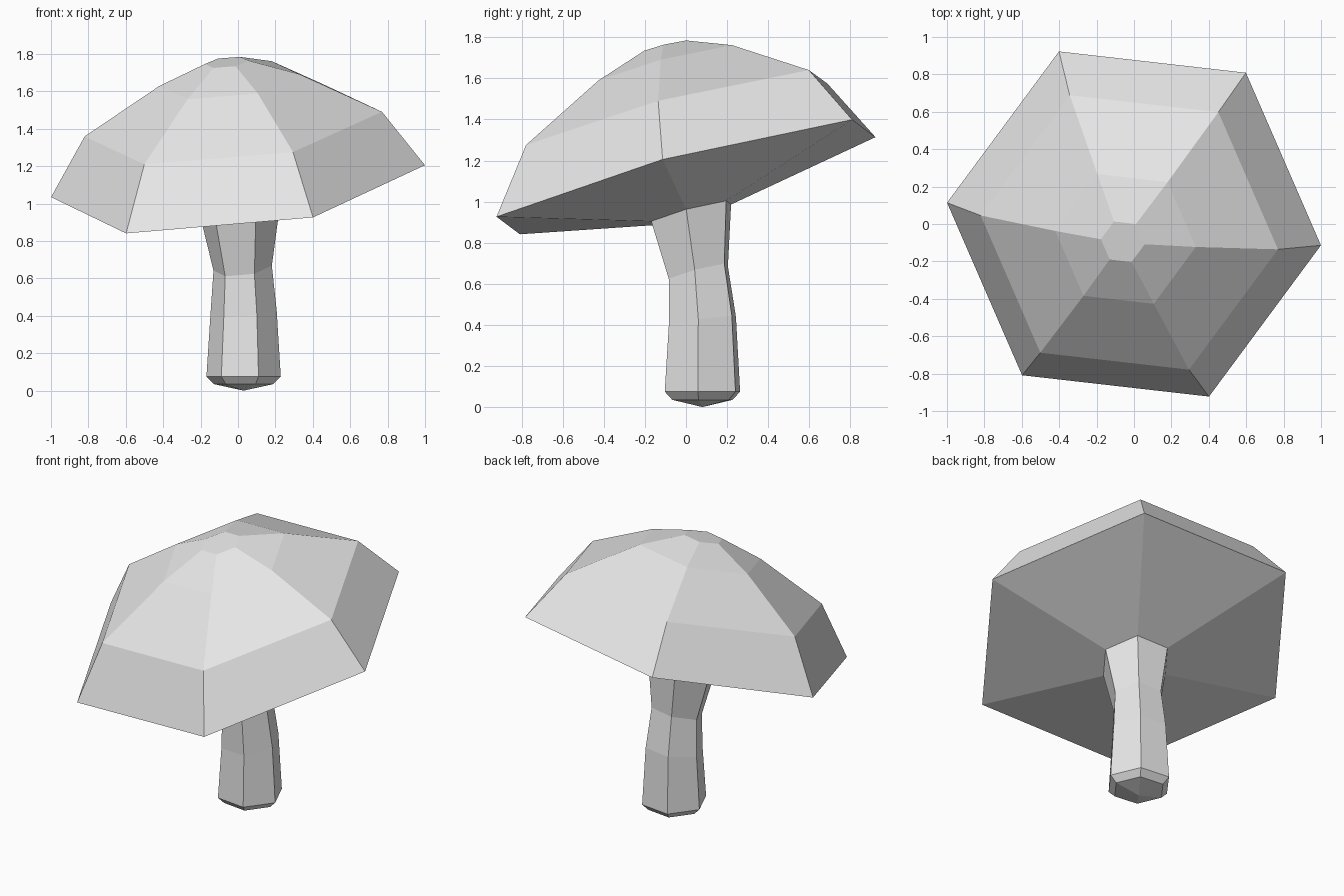
import bpy, bmesh
from math import cos, sin, radians

cube = bpy.data.objects.get("Cube")
if cube:
    bpy.data.objects.remove(cube, do_unlink=True)

SIDES = 6
TURN = radians(-6.5)

grey = bpy.data.materials.new("pale grey")
grey.use_nodes = True
colour = (0.8, 0.8, 0.8, 1)
grey.diffuse_color = colour
grey.node_tree.nodes["Principled BSDF"].inputs["Base Color"].default_value = colour


def add_ring(bm, x, y, z, radius, lean):
    """Six-sided ring; lean scales how far it slopes up to the back left."""
    ring = []
    for i in range(SIDES):
        a = TURN + i * 2 * 3.14159265 / SIDES
        dx, dy = radius * cos(a), radius * sin(a)
        ring.append(bm.verts.new((x + dx, y + dy, z + lean * (0.115 * dx + 0.26 * dy))))
    return ring


def loft(name, sections, tip=None):
    """Skin rings in order; close the first with a tip point or a flat face."""
    bm = bmesh.new()
    rings = [add_ring(bm, *s) for s in sections]
    for a, b in zip(rings, rings[1:]):
        for i in range(SIDES):
            j = (i + 1) % SIDES
            bm.faces.new((a[i], a[j], b[j], b[i]))
    if tip:
        point = bm.verts.new(tip)
        for i in range(SIDES):
            bm.faces.new((point, rings[0][(i + 1) % SIDES], rings[0][i]))
    else:
        bm.faces.new(rings[0])
    bm.faces.new(rings[-1])
    bmesh.ops.recalc_face_normals(bm, faces=bm.faces)
    mesh = bpy.data.meshes.new(name)
    bm.to_mesh(mesh)
    bm.free()
    mesh.materials.append(grey)
    obj = bpy.data.objects.new(name, mesh)
    bpy.context.collection.objects.link(obj)
    return obj


# Stem: blunt pointed foot, narrow neck, flared top (x, y, z, radius, lean)
loft("stem", [
    (0.03, 0.08, 0.035, 0.16, 0),
    (0.03, 0.08, 0.075, 0.2, 0),
    (0.03, 0.08, 0.42, 0.178, 0.5),
    (0.025, 0.06, 0.655, 0.157, 1),
    (0.01, 0.025, 0.945, 0.212, 1),
], tip=(0.03, 0.08, 0))

# Cap: underside cone from the stem, tilted rim, then the faceted dome
loft("cap", [
    (0.01, 0.025, 0.945, 0.212, 1),
    (0, 0, 1.12, 1.006, 1),
    (-0.025, -0.045, 1.425, 0.8, 0.97),
    (-0.045, -0.08, 1.66, 0.378, 0.97),
    (-0.06, -0.095, 1.755, 0.118, 0.9),
])
